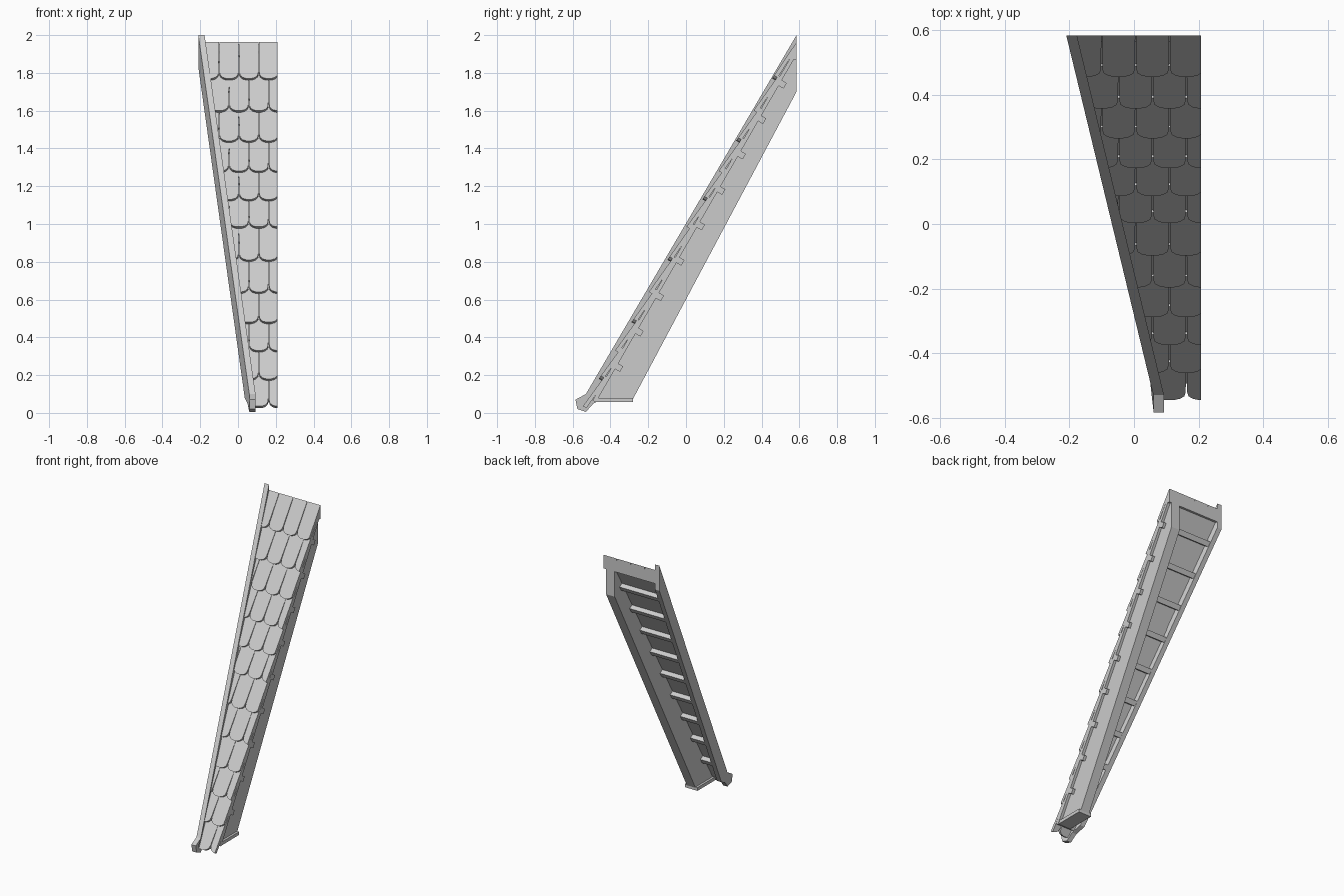
import bpy, bmesh, math
from mathutils import Vector

cube = bpy.data.objects.get("Cube")
if cube:
    bpy.data.objects.remove(cube)

grey = bpy.data.materials.new("light_grey")
grey.use_nodes = True
COLOUR = (0.6, 0.6, 0.6, 1)
grey.diffuse_color = COLOUR
grey.node_tree.nodes["Principled BSDF"].inputs["Base Color"].default_value = COLOUR

# Roof frame: s runs down the 60 degree slope, h rises away from the roof plane
BACK, RIDGE, EDGE = 0.585, 1.96, 0.208
SIN, COS = math.sin(math.radians(60)), 0.5
TAPER = 0.242


def slope(x, s, h):
    return Vector((x, BACK - COS * s - SIN * h, RIDGE - SIN * s + COS * h))


def hip_x(y):
    return -0.21 + TAPER * (BACK - max(y, -0.53))


def add_prism(bm, lower, upper):
    """Closed solid between two matching outlines."""
    a = [bm.verts.new(p) for p in lower]
    b = [bm.verts.new(p) for p in upper]
    n = len(a)
    bm.faces.new(a[::-1])
    bm.faces.new(b)
    for i in range(n):
        j = (i + 1) % n
        bm.faces.new((a[i], a[j], b[j], b[i]))


def trim(bm, point, outward):
    """Cut away everything beyond a plane and close the cut."""
    geom = bm.verts[:] + bm.edges[:] + bm.faces[:]
    bmesh.ops.bisect_plane(bm, geom=geom, plane_co=point, plane_no=outward,
                           clear_outer=True)
    bmesh.ops.holes_fill(bm, edges=[e for e in bm.edges if e.is_boundary], sides=0)


def trim_to_roof(bm):
    trim(bm, (-0.19, BACK, 0), (-1, -TAPER, 0))
    trim(bm, (EDGE, 0, 0), (1, 0, 0))
    trim(bm, (0, BACK, 0), (0, 1, 0))


def finish(name, bm):
    bmesh.ops.recalc_face_normals(bm, faces=bm.faces[:])
    mesh = bpy.data.meshes.new(name)
    bm.to_mesh(mesh)
    bm.free()
    mesh.materials.append(grey)
    obj = bpy.data.objects.new(name, mesh)
    bpy.context.collection.objects.link(obj)
    return obj


def slope_box(bm, x0, x1, s0, s1, h0, h1):
    ring = [(x0, s0), (x1, s0), (x1, s1), (x0, s1)]
    add_prism(bm, [slope(x, s, h0) for x, s in ring],
              [slope(x, s, h1) for x, s in ring])


def side_profile(name, profile, left, right):
    """Extrude a side outline (y, z) across x."""
    bm = bmesh.new()
    add_prism(bm, [(left(y), y, z) for y, z in profile],
              [(right(y), y, z) for y, z in profile])
    return finish(name, bm)


# Roof board under the shingles
bm = bmesh.new()
slope_box(bm, -0.3, 0.3, -0.1, 2.18, -0.032, -0.012)
trim_to_roof(bm)
finish("roof_board", bm)

# Overlapping shingles with rounded lower corners, staggered by half a width
PITCH = 0.105
row_ends = [1.77, 1.60, 1.44, 1.28, 1.13, 0.985, 0.81, 0.64, 0.48, 0.33, 0.18, 0.035]
corners = [(0.050, 0.04), (0.046, 0.02), (0.033, 0.007), (0.014, 0.0)]
bm = bmesh.new()
start = -0.08
for row, z in enumerate(row_ends):
    end = (RIDGE + 0.008 - z) / SIN
    length = end - start
    half = [(0.0522, length)] + corners
    outline = half + [(-x, d) for x, d in reversed(half)]
    shift = 0.0575 + (PITCH / 2 if row % 2 else 0)
    for k in range(-4, 4):
        cx = shift + k * PITCH

        def layer(low, high):
            return [slope(cx + x, end - d, low + (high - low) * d / length)
                    for x, d in outline]
        add_prism(bm, layer(-0.004, -0.022), layer(0.017, -0.004))
    start = end - 0.03
trim_to_roof(bm)
finish("shingles", bm)

# Raised hip board with a turned-down nose
side_profile("hip_board",
             [(BACK, 2.0), (-0.53, 0.10), (-0.585, 0.07), (-0.575, 0.02),
              (-0.53, 0.005), (-0.49, 0.05), (-0.43, 0.08), (BACK, 1.83)],
             hip_x, lambda y: hip_x(y) + 0.033)

# Deep rafter along the straight edge
side_profile("rafter",
             [(BACK, 1.91), (BACK, 1.70), (-0.28, 0.075), (-0.475, 0.075)],
             lambda y: 0.125, lambda y: 0.19)

# Foot plate below the rafter
side_profile("foot_plate",
             [(-0.48, 0.058), (-0.28, 0.058), (-0.28, 0.08), (-0.48, 0.08)],
             lambda y: 0.11, lambda y: 0.205)

# Battens crossing the rafter
bm = bmesh.new()
for i in range(9):
    s = 0.228 + i * 0.2165
    slope_box(bm, -0.3, 0.3, s - 0.017, s + 0.017, -0.062, -0.03)
trim_to_roof(bm)
finish("battens", bm)

# Top closing board at the plumb cut
side_profile("ridge_board",
             [(BACK, 1.95), (BACK, 1.87), (BACK - 0.02, 1.87), (BACK - 0.02, 1.915)],
             lambda y: hip_x(y) + 0.02, lambda y: EDGE)
